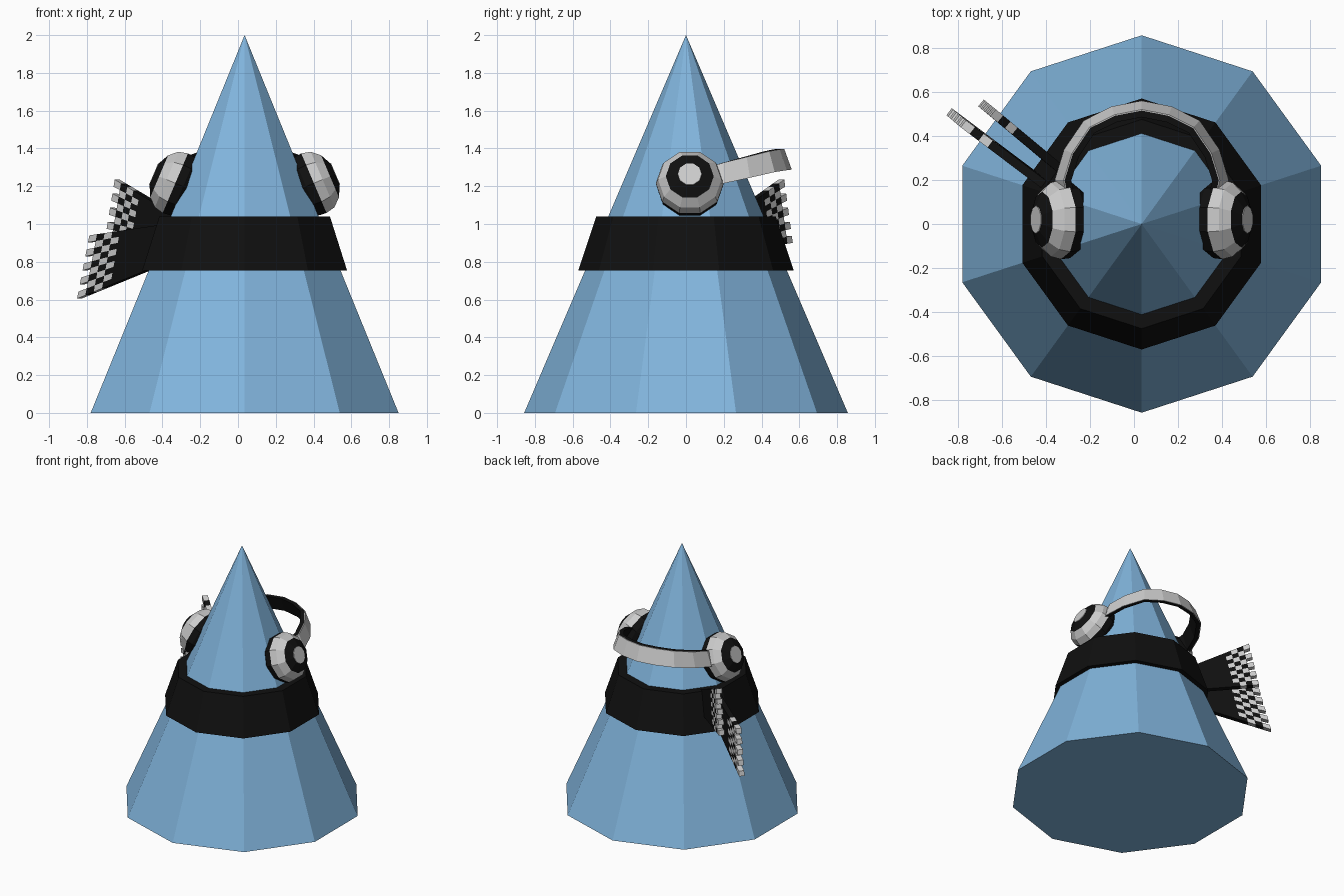
import bpy, bmesh, math
from mathutils import Vector, Matrix

if "Cube" in bpy.data.objects:
    bpy.data.objects.remove(bpy.data.objects["Cube"])

CX = 0.035   # cone axis (the scarf tails shift it off centre)


def mat(name, c):
    m = bpy.data.materials.new(name)
    m.diffuse_color = (*c, 1)
    m.use_nodes = True
    m.node_tree.nodes["Principled BSDF"].inputs["Base Color"].default_value = m.diffuse_color
    return m


BLUE = mat("blue", (0.22, 0.46, 0.72))
BLACK = mat("black", (0.005, 0.005, 0.005))


def make(name, verts, faces, material=None):
    me = bpy.data.meshes.new(name)
    me.from_pydata([tuple(v) for v in verts], [], faces)
    bm = bmesh.new()
    bm.from_mesh(me)
    bmesh.ops.recalc_face_normals(bm, faces=bm.faces)
    bm.to_mesh(me)
    bm.free()
    ob = bpy.data.objects.new(name, me)
    bpy.context.collection.objects.link(ob)
    if material:
        me.materials.append(material)
    return ob


def lathe(name, profile, n, matrix, material=None, closed=False, phase=math.pi / 2):
    """Spin (radius, height) points about z; ends are capped unless the profile loops."""
    verts = [matrix @ Vector((r * math.cos(phase + 2 * math.pi * i / n),
                              r * math.sin(phase + 2 * math.pi * i / n), z))
             for r, z in profile for i in range(n)]
    k = len(profile)
    faces = []
    for j in range(k if closed else k - 1):
        a, b = j * n, (j + 1) % k * n
        faces += [(a + i, a + (i + 1) % n, b + (i + 1) % n, b + i) for i in range(n)]
    if not closed:
        faces += [tuple(range(n)), tuple(range((k - 1) * n, k * n))]
    return make(name, verts, faces, material)


# Body cone
bpy.ops.mesh.primitive_cone_add(vertices=10, radius1=0.857, depth=2, location=(CX, 0, 1))
body = bpy.context.object
body.name = "cone_body"
body.data.materials.append(BLUE)

# Scarf wrap
at_axis = Matrix.Translation((CX, 0, 0))
lathe("scarf_wrap", [(0.52, 0.755), (0.57, 0.755), (0.475, 1.04), (0.40, 1.04)],
      10, at_axis, BLACK, closed=True)


# Scarf tails: flared panels ending in a checked fringe with grey teeth
def tail(name, st, sb, et, eb, rows=9, cols=4, u0=0.6):
    st, sb, et, eb = map(Vector, (st, sb, et, eb))
    d = et - st
    side = Vector((d.y, -d.x, 0)).normalized() * 0.02

    def point(u, v):
        return st.lerp(et, u).lerp(sb.lerp(eb, u), v)

    def boxes(label, cells, material):
        verts, faces = [], []
        for ua, ub, va, vb in cells:
            o = len(verts)
            ring = [point(ua, va), point(ub, va), point(ub, vb), point(ua, vb)]
            verts += [p + side for p in ring] + [p - side for p in ring]
            faces += [(o, o + 1, o + 2, o + 3), (o + 4, o + 7, o + 6, o + 5)]
            faces += [(o + i, o + (i + 1) % 4, o + 4 + (i + 1) % 4, o + 4 + i) for i in range(4)]
        make(label, verts, faces, material)

    dark, light = [(0, u0, 0, 1)], []
    du = (1 - u0) / cols
    for c in range(cols):
        for r in range(rows):
            cell = (u0 + c * du, u0 + (c + 1) * du, r / rows, (r + 1) / rows)
            if (r + cols - 1 - c) % 2 == 0:
                light.append(cell)
            elif c < cols - 1:
                dark.append(cell)
    boxes(name, dark, BLACK)
    boxes(name + "_fringe", light, None)


tail("scarf_tail_upper", (-0.31, 0.23, 1.04), (-0.36, 0.27, 0.86),
     (-0.64, 0.505, 1.235), (-0.695, 0.55, 0.90))
tail("scarf_tail_lower", (-0.37, 0.15, 1.00), (-0.40, 0.18, 0.785),
     (-0.775, 0.455, 0.94), (-0.84, 0.51, 0.605))

# Headphone band path for one half: x from axis, y, z
HALF = [(0.35, 0.08, 1.235), (0.375, 0.20, 1.27), (0.335, 0.33, 1.30),
        (0.25, 0.455, 1.33), (0.13, 0.515, 1.34), (0, 0.54, 1.343)]
PATH = [Vector(p) for p in HALF] + [Vector((-x, y, z)) for x, y, z in HALF[-2::-1]]


def band(name, inner, outer, material=None):
    verts, faces = [], []
    for i, p in enumerate(PATH):
        t = PATH[min(i + 1, len(PATH) - 1)] - PATH[max(i - 1, 0)]
        out = Vector((t.y, -t.x, 0)).normalized()
        c = p + Vector((CX, 0, 0))
        for w, h in ((inner, -1), (outer, -1), (outer, 1), (inner, 1)):
            verts.append(c + out * (w - 0.02 * h) + Vector((0, 0, 0.055 * h)))
    n = len(PATH)
    for i in range(n - 1):
        for k in range(4):
            a, b = 4 * i + k, 4 * i + (k + 1) % 4
            faces.append((a, b, b + 4, a + 4))
    faces += [(0, 1, 2, 3), tuple(range(4 * n - 4, 4 * n))]
    make(name, verts, faces, material)


band("headband_outer", -0.005, 0.0)
band("headband_lining", -0.035, -0.005, BLACK)

# Ear cups, square to the cone's slope
for side, label in ((1, "right"), (-1, "left")):
    place = (Matrix.Translation((CX + side * 0.353, 0.02, 1.21))
             @ Matrix.Rotation(side * math.radians(67), 4, 'Y')
             @ Matrix.Rotation(math.pi / 2 , 4, 'Z'))
    lathe("ear_pad_" + label, [(0.15, -0.06), (0.175, -0.03), (0.18, 0.015)], 10, place, BLACK, phase=0)
    lathe("ear_cup_" + label, [(0.18, 0.015), (0.168, 0.065), (0.127, 0.108)], 10, place, phase=0)
    lathe("ear_cover_" + label, [(0.127, 0.106), (0.127, 0.108), (0.065, 0.137)], 10, place, BLACK, phase=0)
    lathe("ear_cap_" + label, [(0.065, 0.134), (0.063, 0.14)], 10, place, phase=0)
